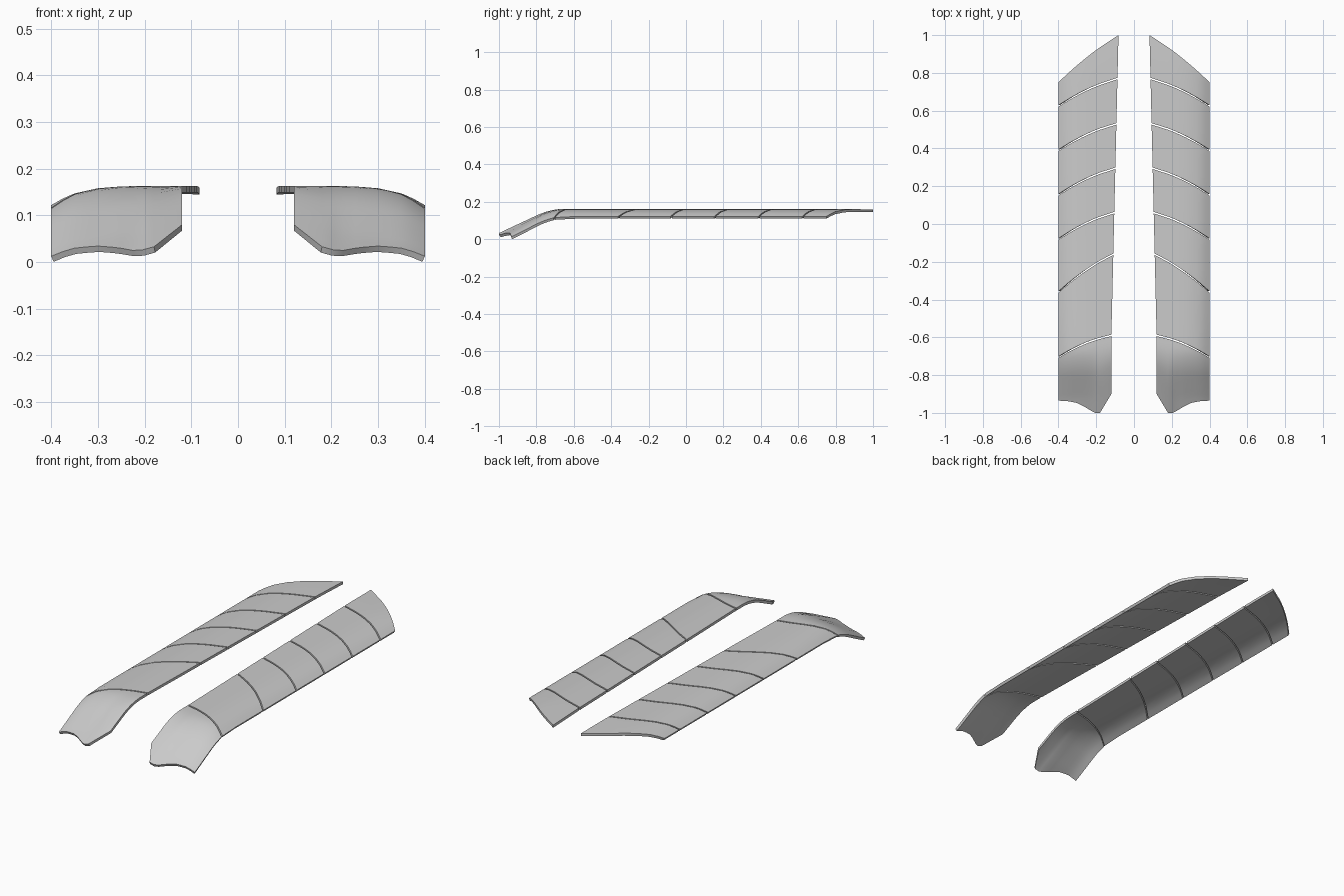
import bpy, bmesh, math

if "Cube" in bpy.data.objects:
    bpy.data.objects.remove(bpy.data.objects["Cube"])

THICK = 0.014
GAP = 0.004          # half width of the seam between plates

grey = bpy.data.materials.new("light_grey")
grey.diffuse_color = (0.6, 0.6, 0.6, 1)
grey.use_nodes = True
grey.node_tree.nodes["Principled BSDF"].inputs["Base Color"].default_value = grey.diffuse_color


def lerp_table(table, x):
    """Piecewise linear lookup."""
    if x <= table[0][0]:
        return table[0][1]
    for (x0, y0), (x1, y1) in zip(table, table[1:]):
        if x <= x1:
            return y0 + (y1 - y0) * (x - x0) / (x1 - x0)
    return table[-1][1]


# cross-section drop towards the outer edge, extra rounding of the nose
SHOULDER = [(0.20, 0), (0.25, 0.001), (0.30, 0.005), (0.35, 0.016), (0.375, 0.027), (0.40, 0.041)]
NOSE_ROUND = [(0.18, 0), (0.225, 0.012), (0.30, 0.018), (0.35, 0.016), (0.40, 0.010)]
# scalloped front outline
FRONT = [(0.12, -0.90), (0.18, -1.0), (0.205, -1.0), (0.225, -0.99), (0.27, -0.963),
         (0.30, -0.948), (0.34, -0.939), (0.40, -0.935)]
# seams and rear end: y at the inner edge, y at the outer edge
SEAMS = [(-0.59, -0.705), (-0.16, -0.36), (0.06, -0.08), (0.295, 0.155),
         (0.53, 0.39), (0.77, 0.625), (1.0, 0.75)]
COLUMNS = [0.0, 0.18, 0.205, 0.225, 0.25, 0.27, 0.30, 0.325, 0.35, 0.375, 0.39, 0.40]


def inner_x(y):
    return 0.12 if y < -0.6 else 0.12 - 0.038 * (y + 0.6) / 1.6


def height(x, y):
    t = -0.643 - y
    bend = 0 if t < 0 else (0.47 * t * t / 0.32 if t < 0.16 else 0.47 * (t - 0.08))
    blend = min(1, max(0, (-0.68 - y) / 0.24))
    tail = 0.004 * max(0, (y - 0.8) / 0.2)
    return 0.163 - lerp_table(SHOULDER, x) - bend - blend * lerp_table(NOSE_ROUND, x) - tail


def seam_y(i, x):
    if i < 0:
        return lerp_table(FRONT, x)
    a, b = SEAMS[i]
    s = (x - inner_x(a)) / (0.40 - inner_x(a))
    return a + (b - a) * s + 0.06 * s * (1 - s)


def make_plate(i, side, name):
    """Curved plate between two neighbouring seams."""
    bm = bmesh.new()
    rows = 14 if i == 0 else 3
    ix0 = 0.12 if i == 0 else inner_x(SEAMS[i - 1][0])
    ix1 = inner_x(SEAMS[i][0])
    grid = []
    for r in range(rows + 1):
        v = r / rows
        line = []
        for k, col in enumerate(COLUMNS):
            x = ix0 + (ix1 - ix0) * v if k == 0 else col
            y0 = seam_y(i - 1, x) + (GAP if i > 0 else 0)
            y1 = seam_y(i, x) - (GAP if i < len(SEAMS) - 1 else 0)
            y = y0 + (y1 - y0) * v
            line.append(bm.verts.new((side * x, y, height(x, y))))
        grid.append(line)
    for a, b in zip(grid, grid[1:]):
        for k in range(len(COLUMNS) - 1):
            quad = [a[k], a[k + 1], b[k + 1], b[k]]
            bm.faces.new(quad if side > 0 else quad[::-1])
    me = bpy.data.meshes.new(name)
    bm.to_mesh(me)
    bm.free()
    me.materials.append(grey)
    ob = bpy.data.objects.new(name, me)
    bpy.context.collection.objects.link(ob)
    # plate thickness, hanging below the outer skin
    mod = ob.modifiers.new("thickness", 'SOLIDIFY')
    mod.thickness = THICK
    mod.offset = -1
    bpy.ops.object.select_all(action='DESELECT')
    ob.select_set(True)
    bpy.context.view_layer.objects.active = ob
    bpy.ops.object.modifier_apply(modifier=mod.name)
    bpy.ops.object.shade_smooth_by_angle(angle=math.radians(35))


for side, label in ((1, "right"), (-1, "left")):
    for i in range(len(SEAMS)):
        part = "nose_plate" if i == 0 else "tail_plate" if i == len(SEAMS) - 1 else f"plate_{i}"
        make_plate(i, side, f"{label}_{part}")
